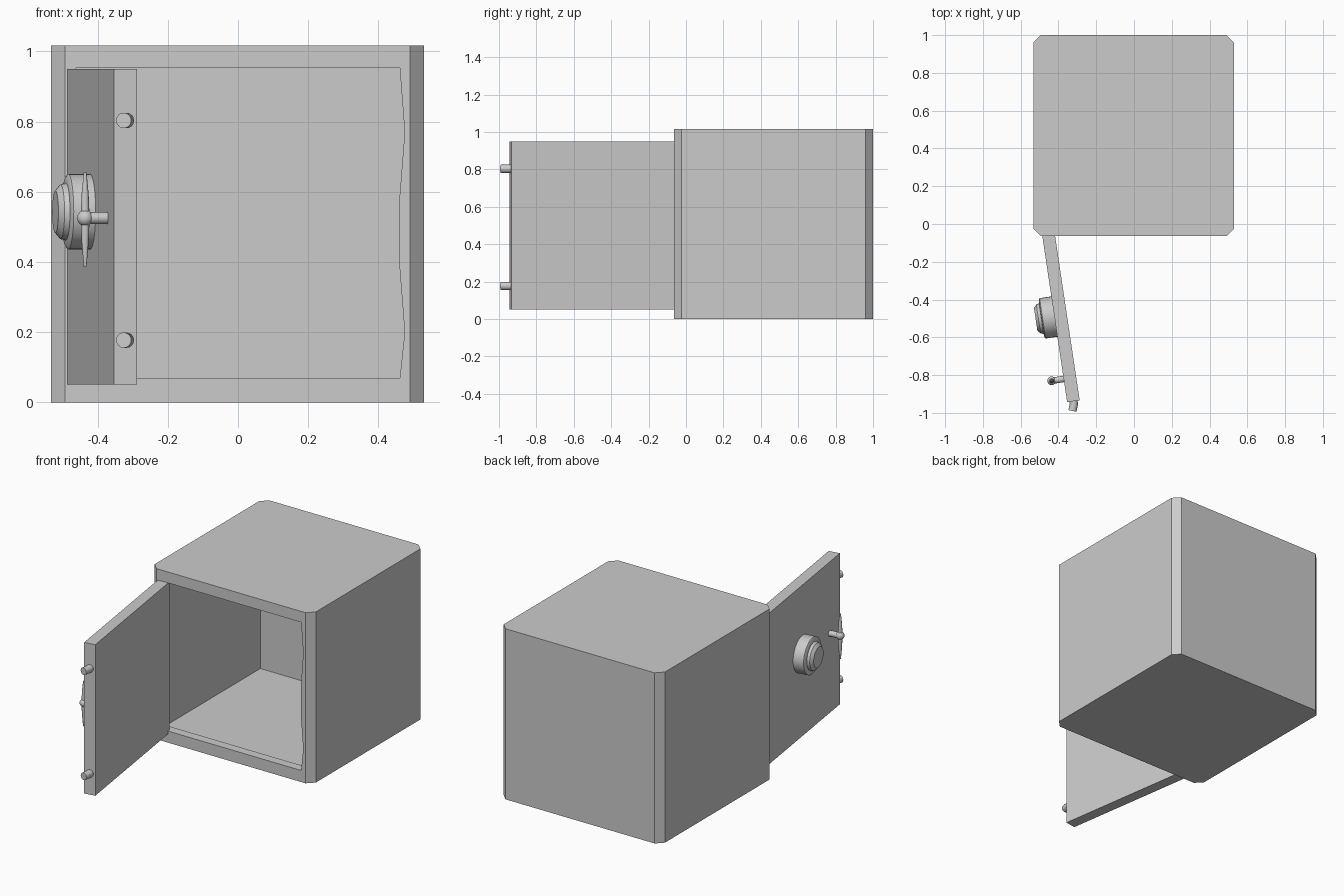
import bpy, math
from mathutils import Matrix, Vector

if "Cube" in bpy.data.objects:
    bpy.data.objects.remove(bpy.data.objects["Cube"])


def mesh_object(name, verts, faces):
    me = bpy.data.meshes.new(name)
    me.from_pydata(verts, [], faces)
    me.update()
    ob = bpy.data.objects.new(name, me)
    bpy.context.collection.objects.link(ob)
    return ob


def loft(name, rings):
    """Closed skin through rings of equal point count, capped at both ends."""
    n = len(rings[0])
    verts = [p for r in rings for p in r]
    faces = [(k * n + i, k * n + (i + 1) % n, (k + 1) * n + (i + 1) % n, (k + 1) * n + i)
             for k in range(len(rings) - 1) for i in range(n)]
    faces += [tuple(reversed(range(n))), tuple(range(len(verts) - n, len(verts)))]
    return mesh_object(name, verts, faces)


def box(name, lo, hi):
    base = [(lo[0], lo[1]), (hi[0], lo[1]), (hi[0], hi[1]), (lo[0], hi[1])]
    return loft(name, [[(x, y, z) for x, y in base] for z in (lo[2], hi[2])])


def turned(name, profile, matrix, sides=32):
    """Turn (radius, height) pairs about z, then place with a matrix."""
    rings = [[(r * math.cos(2 * math.pi * i / sides), r * math.sin(2 * math.pi * i / sides), h)
              for i in range(sides)] for r, h in profile]
    ob = loft(name, rings)
    ob.data.transform(matrix)
    return smooth(ob)


def smooth(ob):
    bpy.ops.object.select_all(action='DESELECT')
    bpy.context.view_layer.objects.active = ob
    ob.select_set(True)
    bpy.ops.object.shade_smooth_by_angle(angle=math.radians(35))
    return ob


def carve(ob, cutter):
    mod = ob.modifiers.new("cut", 'BOOLEAN')
    mod.operation, mod.solver, mod.object = 'DIFFERENCE', 'EXACT', cutter
    bpy.context.view_layer.objects.active = ob
    bpy.ops.object.modifier_apply(modifier=mod.name)
    bpy.data.objects.remove(cutter)


# Safe body: box with chamfered upright corners
x0, x1, y0, y1, c = -0.533, 0.53, -0.064, 1.0, 0.04
plan = [(x0 + c, y0), (x1 - c, y0), (x1, y0 + c), (x1, y1 - c),
        (x1 - c, y1), (x0 + c, y1), (x0, y1 - c), (x0, y0 + c)]
body = loft("safe_body", [[(x, y, z) for x, y in plan] for z in (0, 1.017)])

# Inner chamber, and a front opening with shallow hollows for the two bolts
carve(body, box("chamber_cutter", (-0.49, -0.01, 0.05), (0.49, 0.91, 0.965)))
opening = [(-0.461, 0.069), (0.461, 0.069), (0.475, 0.2), (0.46, 0.39),
           (0.46, 0.58), (0.475, 0.77), (0.461, 0.952), (-0.461, 0.952)]
carve(body, loft("opening_cutter", [[(x, y, z) for x, z in opening] for y in (0.05, -0.2)]))

# Door parts are built closed (outer face on y = 0, hinge at x = 0), then swung open
swing = Matrix.Translation((-0.487, -0.053, 0)) @ Matrix.Rotation(math.radians(-81.5), 4, 'Z')
outward = Matrix.Rotation(math.radians(90), 4, 'X')
parts = [box("door", (0, 0, 0.05), (0.9, 0.067, 0.95))]

# Combination dial: wide base and tapered knob
dial_at = Matrix.Translation((0.442, 0, 0.543)) @ outward
parts.append(turned("dial", [(0.108, -0.005), (0.108, 0.063), (0.1, 0.068), (0.082, 0.07),
                             (0.078, 0.085), (0.06, 0.1)], dial_at))

# Handle: stem, round hub and tapered grip bar
hub = Vector((0.776, -0.064, 0.525))
parts.append(turned("handle_stem", [(0.017, -0.005), (0.017, 0.064)],
                    Matrix.Translation((hub.x, 0, hub.z)) @ outward, 16))
bpy.ops.mesh.primitive_uv_sphere_add(segments=20, ring_count=12, radius=0.023)
ball = bpy.context.object
ball.name = "handle_hub"
ball.data.transform(Matrix.Translation(hub))
parts.append(smooth(ball))
parts.append(turned("handle_bar", [(0.004, -0.138), (0.01, -0.07), (0.013, 0),
                                   (0.01, 0.07), (0.004, 0.13)], Matrix.Translation(hub), 12))

# Bent locking bolts on the free edge
for label, z in (("lower", 0.177), ("upper", 0.803)):
    path = [(0.89, 0.034), (0.915, 0.034), (0.95, 0.021)]
    axes = [(0, 1), (0.18, 0.98), (0.34, 0.94)]
    rings = []
    for (px, py), (ax, ay) in zip(path, axes):
        a = [2 * math.pi * i / 16 for i in range(16)]
        rings.append([(px + 0.022 * ax * math.cos(t), py + 0.022 * ay * math.cos(t),
                       z + 0.022 * math.sin(t)) for t in a])
    parts.append(smooth(loft(label + "_bolt", rings)))

for ob in parts:
    ob.data.transform(swing)
